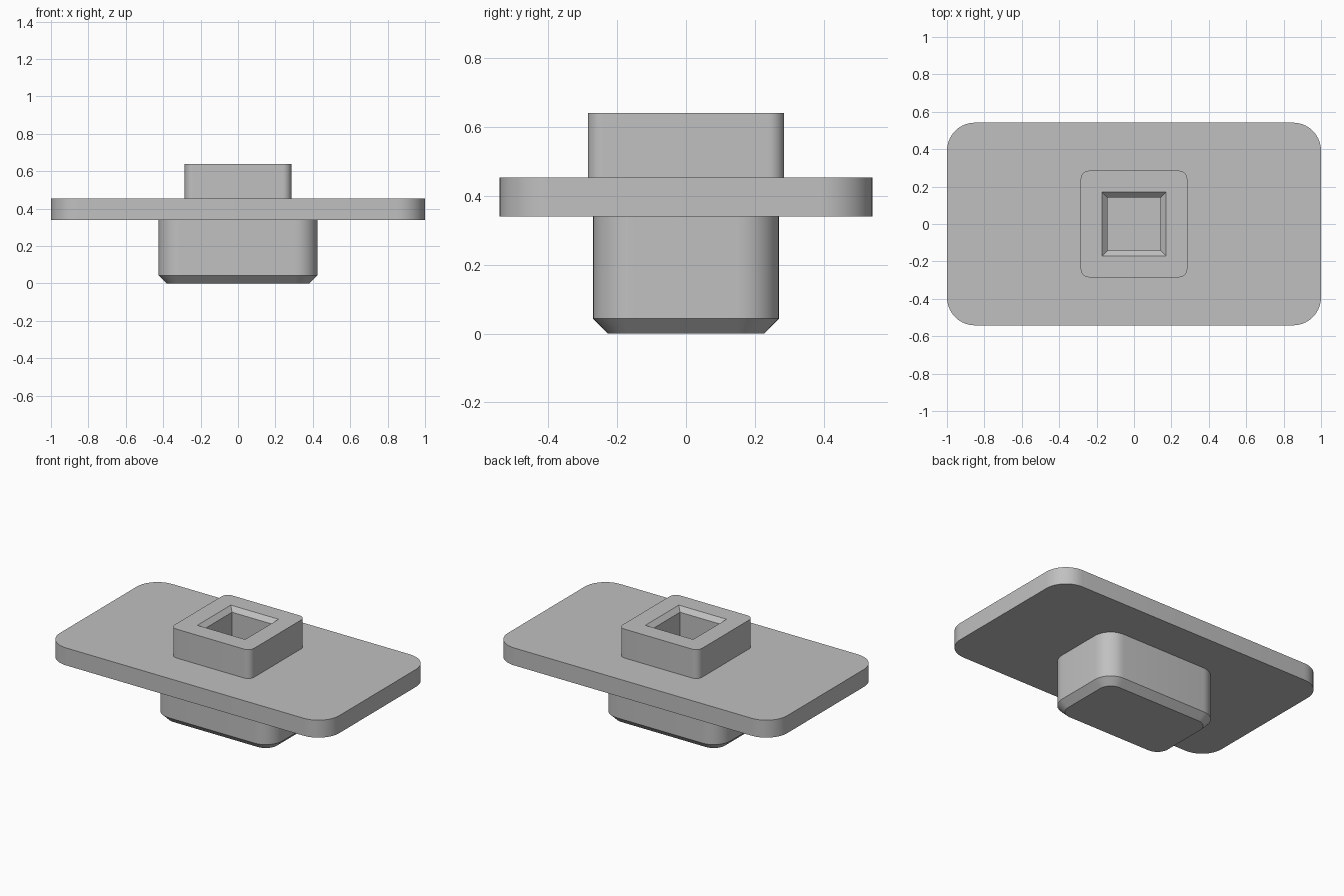
import bpy, bmesh
from math import sin, cos, pi

cube = bpy.data.objects.get("Cube")
if cube:
    bpy.data.objects.remove(cube, do_unlink=True)

# Single plain grey
grey = bpy.data.materials.new("plain_grey")
grey.use_nodes = True
colour = (0.53, 0.53, 0.53, 1)
grey.diffuse_color = colour
grey.node_tree.nodes["Principled BSDF"].inputs["Base Color"].default_value = colour

SEGMENTS = 10


def rounded_ring(bm, hx, hy, radius, z):
    """Counter-clockwise rounded rectangle of half sizes hx, hy."""
    ring = []
    for corner, (sx, sy) in enumerate([(1, 1), (-1, 1), (-1, -1), (1, -1)]):
        for i in range(SEGMENTS + 1):
            a = (corner + i / SEGMENTS) * pi / 2
            ring.append(bm.verts.new((sx * (hx - radius) + radius * cos(a),
                                      sy * (hy - radius) + radius * sin(a), z)))
    return ring


def loft(name, profile, cap_start=False, cap_end=False):
    """Skin a stack of rounded rectangles, ordered from underside to top."""
    bm = bmesh.new()
    rings = [rounded_ring(bm, *section) for section in profile]
    for low, high in zip(rings, rings[1:]):
        for i in range(len(low)):
            j = (i + 1) % len(low)
            bm.faces.new((low[i], low[j], high[j], high[i]))
    if cap_start:
        bm.faces.new(rings[0][::-1])
    if cap_end:
        bm.faces.new(rings[-1])
    bmesh.ops.remove_doubles(bm, verts=bm.verts, dist=0.0005)
    mesh = bpy.data.meshes.new(name)
    bm.to_mesh(mesh)
    bm.free()
    mesh.materials.append(grey)
    obj = bpy.data.objects.new(name, mesh)
    bpy.context.collection.objects.link(obj)
    bpy.ops.object.select_all(action='DESELECT')
    obj.select_set(True)
    bpy.context.view_layer.objects.active = obj
    bpy.ops.object.shade_smooth_by_angle(angle=pi / 6)


# Shared seams between the parts
plug_top = (0.425, 0.27, 0.12, 0.34)
boss_base = (0.285, 0.285, 0.045, 0.453)

# Lower plug with chamfered bottom edge
loft("lower_plug", [(0.382, 0.227, 0.08, 0), (0.425, 0.27, 0.12, 0.043), plug_top],
     cap_start=True)

# Wide flange plate, open where the plug and boss join it
loft("flange_plate", [plug_top, (1, 0.542, 0.15, 0.34), (1, 0.542, 0.15, 0.453), boss_base])

# Square boss with a chamfered blind square socket
loft("socket_boss", [boss_base, (0.285, 0.285, 0.045, 0.64), (0.171, 0.171, 0, 0.64),
                     (0.143, 0.143, 0, 0.612), (0.143, 0.143, 0, 0.19)], cap_end=True)
